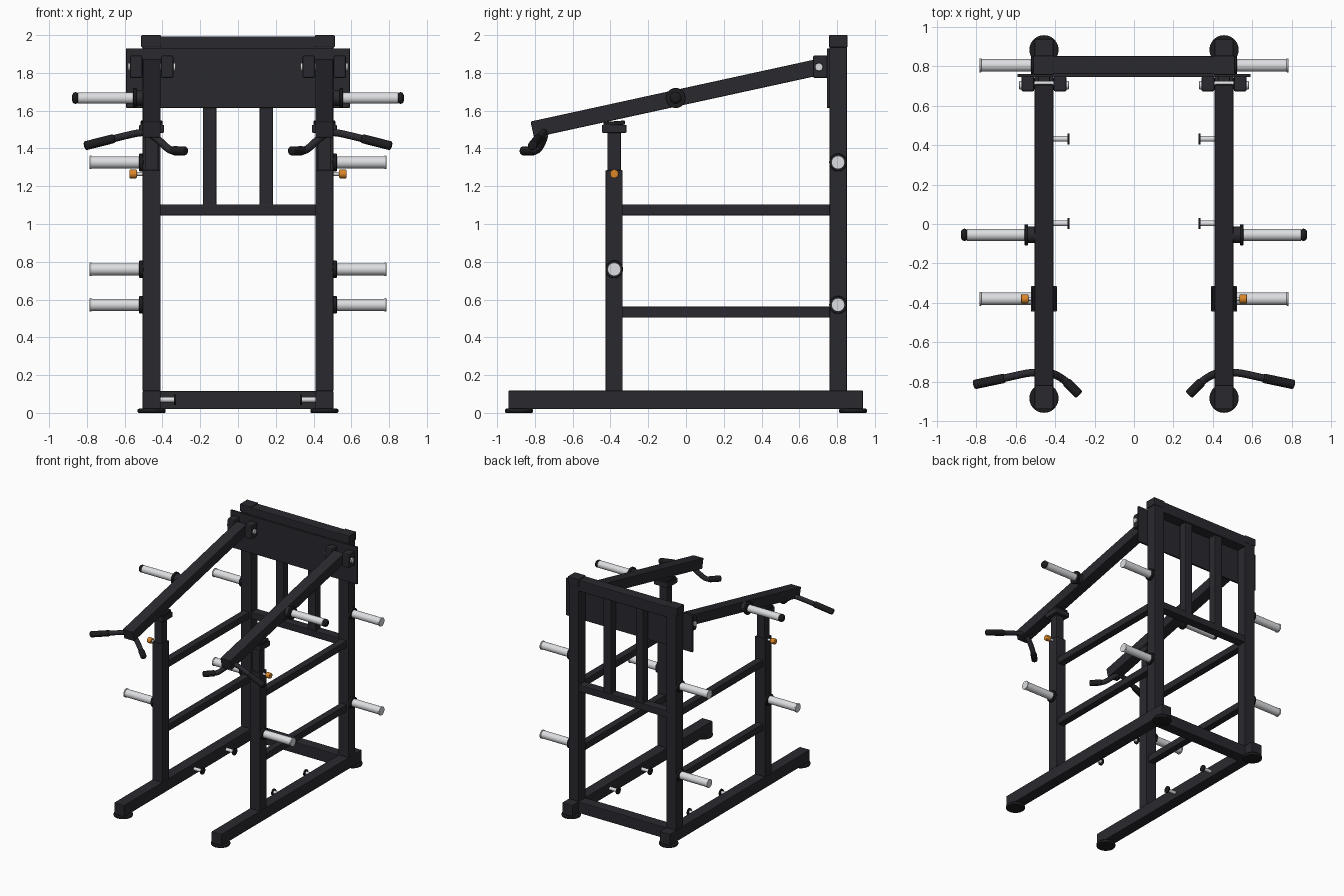
import bpy, math
from mathutils import Vector

if "Cube" in bpy.data.objects:
    bpy.data.objects.remove(bpy.data.objects["Cube"])


def mat(name, rgb):
    m = bpy.data.materials.new(name)
    m.diffuse_color = (*rgb, 1)
    m.use_nodes = True
    m.node_tree.nodes["Principled BSDF"].inputs["Base Color"].default_value = m.diffuse_color
    return m


FRAME = mat("charcoal_frame", (0.022, 0.022, 0.028))
BLACK = mat("black_rubber", (0.012, 0.012, 0.014))
STEEL = mat("bright_steel", (0.72, 0.73, 0.75))
ORANGE = mat("orange_knob", (0.72, 0.24, 0.02))


def finish(o, name, m, bevel=0.0):
    o.name = name
    o.data.materials.append(m)
    if bevel:
        b = o.modifiers.new("bevel", 'BEVEL')
        b.width, b.segments, b.limit_method = bevel, 2, 'ANGLE'
    return o


def box(name, x, y, z, m=FRAME, bevel=0.005):
    """Box from (min, max) ranges on each axis."""
    bpy.ops.mesh.primitive_cube_add(size=1, location=[(a + b) / 2 for a, b in (x, y, z)])
    o = bpy.context.object
    o.scale = [abs(b - a) for a, b in (x, y, z)]
    bpy.ops.object.transform_apply(location=False, rotation=False, scale=True)
    return finish(o, name, m, bevel)


def rod(name, a, b, r, m, bevel=0.0, sides=32):
    """Cylinder between two points."""
    a, b = Vector(a), Vector(b)
    bpy.ops.mesh.primitive_cylinder_add(vertices=sides, radius=r, depth=(b - a).length,
                                        location=(a + b) / 2)
    o = bpy.context.object
    o.rotation_euler = (b - a).to_track_quat('Z', 'Y').to_euler()
    bpy.ops.object.shade_smooth_by_angle(angle=math.radians(40))
    return finish(o, name, m, bevel)


def tube(name, pts, r, m):
    """Bent tube: every inner corner is rounded with a short quadratic arc."""
    p = [Vector(v) for v in pts]
    path = [p[0]]
    for i in range(1, len(p) - 1):
        a = p[i] + (p[i - 1] - p[i]) * 0.45
        b = p[i] + (p[i + 1] - p[i]).normalized() * min(0.04, (p[i + 1] - p[i]).length * 0.45)
        for k in range(6):
            t = k / 5
            path.append(a * (1 - t) ** 2 + p[i] * 2 * t * (1 - t) + b * t * t)
    path.append(p[-1])
    cu = bpy.data.curves.new(name, 'CURVE')
    cu.dimensions, cu.bevel_depth, cu.bevel_resolution, cu.use_fill_caps = '3D', r, 4, True
    sp = cu.splines.new('POLY')
    sp.points.add(len(path) - 1)
    for q, v in zip(sp.points, path):
        q.co = (*v, 1)
    o = bpy.data.objects.new(name, cu)
    bpy.context.collection.objects.link(o)
    bpy.ops.object.select_all(action='DESELECT')
    o.select_set(True)
    bpy.context.view_layer.objects.active = o
    bpy.ops.object.convert(target='MESH')
    o = bpy.context.object
    bpy.ops.object.shade_smooth_by_angle(angle=math.radians(40))
    return finish(o, name, m)


CX, HW = 0.457, 0.0475          # side frame centre and half tube width
ARM_A, ARM_B = Vector((0, -0.804, 1.502)), Vector((0, 0.704, 1.831))
TILT = math.atan2(ARM_B.z - ARM_A.z, ARM_B.y - ARM_A.y)

for s, side in ((-1, "left"), (1, "right")):
    def X(a, b):
        return tuple(sorted((s * a, s * b)))

    def n(part):
        return f"{side}_{part}"

    tx = X(CX - HW, CX + HW)
    # base rail and feet
    box(n("base_rail"), tx, (-0.94, 0.937), (0.02, 0.118))
    for e, y in (("front", -0.884), ("rear", 0.884)):
        rod(n(e + "_foot"), (s * CX, y, 0), (s * CX, y, 0.022), 0.074, BLACK, 0.006, 48)
    # uprights
    box(n("rear_post"), tx, (0.76, 0.852), (0.115, 1.99))
    box(n("rear_post_cap"), X(CX - HW - 0.002, CX + HW + 0.008), (0.757, 0.855), (1.935, 2.0))
    box(n("front_post"), tx, (-0.426, -0.335), (0.115, 1.285))
    box(n("height_tube"), X(CX - 0.036, CX + 0.036), (-0.416, -0.345), (1.2, 1.49))
    # arm rest
    box(n("rest_block"), X(CX - 0.066, CX + 0.066), (-0.445, -0.315), (1.483, 1.525))
    pad = box(n("rest_pad"), X(CX - 0.058, CX + 0.058), (-0.437, -0.323), (1.522, 1.544), BLACK)
    pad.rotation_euler.x = math.radians(4)
    # side rails
    for k, z in (("upper", 1.046), ("lower", 0.504)):
        box(n(k + "_side_rail"), X(CX - 0.03, CX + 0.03), (-0.34, 0.765), (z, z + 0.058))
    # weight storage pegs
    for k, y, z in (("rear_upper", 0.805, 1.326), ("rear_lower", 0.805, 0.572),
                    ("front", -0.38, 0.76)):
        rod(n(k + "_peg_collar"), (s * 0.50, y, z), (s * 0.523, y, z), 0.047, BLACK, 0.003)
        rod(n(k + "_peg"), (s * 0.515, y, z), (s * 0.78, y, z), 0.032, STEEL)
        rod(n(k + "_peg_lip"), (s * 0.775, y, z), (s * 0.785, y, z), 0.036, STEEL, 0.002)
    # band pegs on the inside of the base
    for k, y in (("front", 0.003), ("rear", 0.432)):
        rod(n(k + "_band_peg"), (s * 0.415, y, 0.07), (s * 0.336, y, 0.07), 0.014, STEEL)
        rod(n(k + "_band_peg_lip"), (s * 0.338, y, 0.07), (s * 0.328, y, 0.07), 0.028, BLACK)
    # height lock knob
    rod(n("lock_stem"), (s * 0.50, -0.38, 1.265), (s * 0.54, -0.38, 1.265), 0.01, STEEL)
    rod(n("lock_knob"), (s * 0.536, -0.38, 1.265), (s * 0.574, -0.38, 1.265), 0.023, ORANGE, 0.004)

    # swinging arm
    mid = (ARM_A + ARM_B) / 2
    ln = (ARM_B - ARM_A).length + 0.02
    arm = box(n("arm"), tx, (mid.y - ln / 2, mid.y + ln / 2), (mid.z - 0.0435, mid.z + 0.0435))
    arm.rotation_euler.x = TILT
    # pivot brackets and pin
    for k, a, b in (("outer", 0.506, 0.572), ("inner", 0.342, 0.408)):
        box(n(k + "_pivot_bracket"), X(a, b), (0.672, 0.75), (1.772, 1.893), FRAME, 0.01)
    rod(n("pivot_pin"), (s * 0.33, 0.704, 1.831), (s * 0.583, 0.704, 1.831), 0.021, STEEL, 0.003)
    # loading horn on the arm
    y, z = -0.055, 1.667
    rod(n("horn_hub"), (s * 0.49, y, z), (s * 0.54, y, z), 0.042, FRAME, 0.003)
    rod(n("horn_flange"), (s * 0.537, y, z), (s * 0.556, y, z), 0.053, BLACK, 0.003)
    rod(n("horn"), (s * 0.55, y, z), (s * 0.848, y, z), 0.03, STEEL)
    rod(n("horn_cap"), (s * 0.842, y, z), (s * 0.878, y, z), 0.031, BLACK, 0.016)
    # handles
    tube(n("outer_handle"), [(s * 0.45, -0.752, 1.488), (s * 0.53, -0.754, 1.483),
                             (s * 0.68, -0.787, 1.447)], 0.019, FRAME)
    rod(n("outer_grip"), (s * 0.655, -0.782, 1.453), (s * 0.812, -0.815, 1.413), 0.024, BLACK, 0.008)
    tube(n("inner_handle"), [(s * 0.46, -0.748, 1.475), (s * 0.42, -0.755, 1.445),
                             (s * 0.36, -0.785, 1.388), (s * 0.32, -0.825, 1.387)], 0.02, FRAME)
    rod(n("inner_grip"), (s * 0.345, -0.80, 1.388), (s * 0.278, -0.867, 1.387), 0.024, BLACK, 0.008)
    # back panel struts
    box(n("back_strut"), X(0.115, 0.186), (0.772, 0.84), (1.095, 1.91))

# cross members
box("back_plate", (-0.592, 0.592), (0.746, 0.762), (1.615, 1.93), FRAME, 0.002)
box("top_crossbar", (-0.42, 0.42), (0.76, 0.852), (1.9, 1.993))
box("middle_crossbar", (-0.42, 0.42), (0.768, 0.845), (1.046, 1.104))
box("base_crossbar", (-0.42, 0.42), (0.76, 0.852), (0.02, 0.116))
